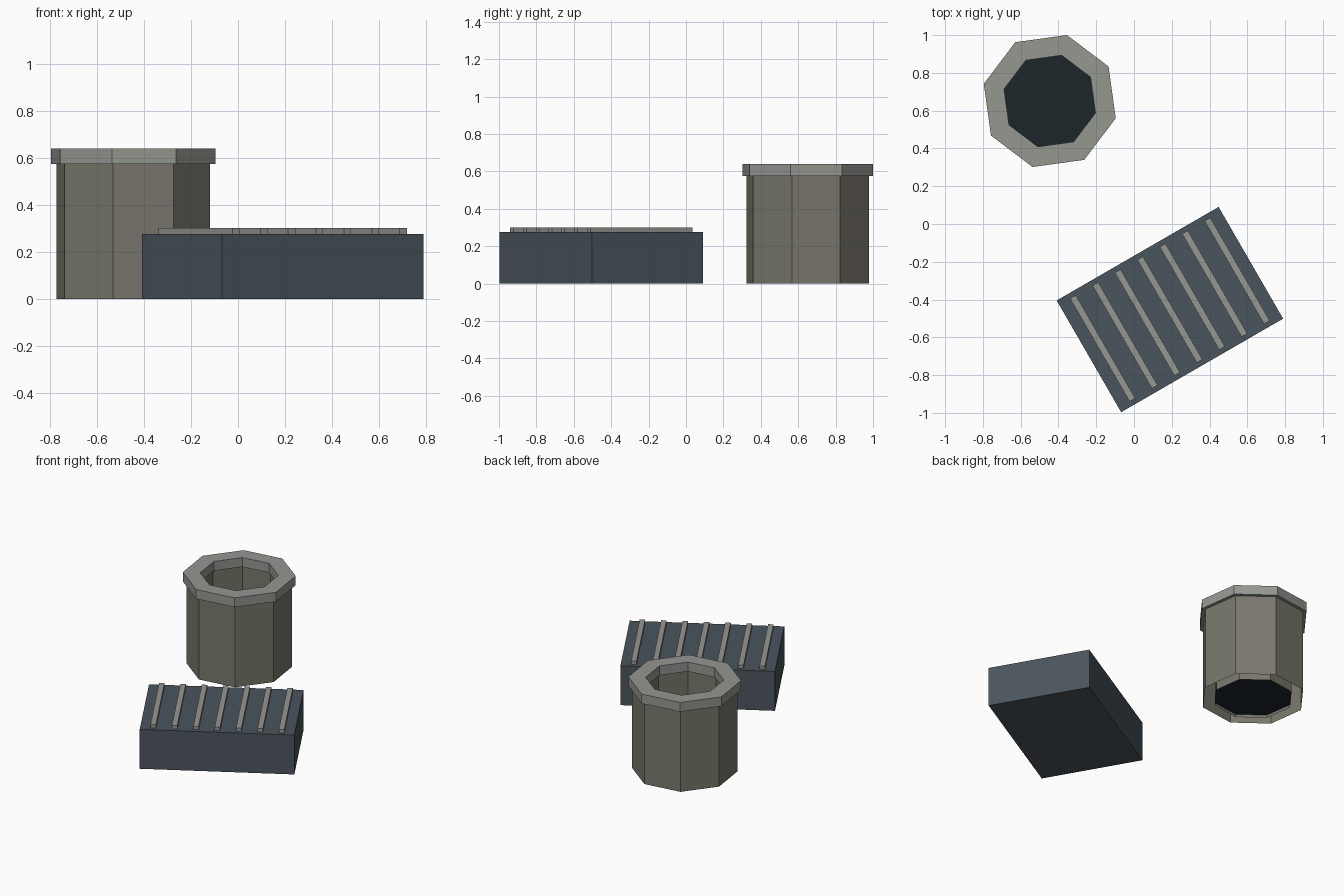
import bpy, bmesh
from math import radians, cos, sin
from mathutils import Matrix, Vector

if "Cube" in bpy.data.objects:
    bpy.data.objects.remove(bpy.data.objects["Cube"])


def material(name, rgb):
    m = bpy.data.materials.new(name)
    m.diffuse_color = (*rgb, 1)
    m.use_nodes = True
    m.node_tree.nodes["Principled BSDF"].inputs["Base Color"].default_value = m.diffuse_color
    return m


SLATE = material("slate", (0.07, 0.09, 0.11))
STONE = material("stone", (0.19, 0.185, 0.15))
PALE = material("pale_stone", (0.30, 0.31, 0.28))
DARK = material("dark", (0.012, 0.019, 0.023))


def finish(name, bm, mat, matrix):
    bmesh.ops.recalc_face_normals(bm, faces=bm.faces)
    me = bpy.data.meshes.new(name)
    bm.to_mesh(me)
    bm.free()
    me.materials.append(mat)
    ob = bpy.data.objects.new(name, me)
    ob.matrix_world = matrix
    bpy.context.collection.objects.link(ob)
    return ob


def box(name, size, centre, mat, matrix):
    bm = bmesh.new()
    bmesh.ops.create_cube(bm, size=1)
    bmesh.ops.scale(bm, vec=size, verts=bm.verts)
    bmesh.ops.translate(bm, vec=centre, verts=bm.verts)
    return finish(name, bm, mat, matrix)


def octagon_lathe(name, profile, mat, matrix, closed=False):
    """Sweep a (radius, height) profile round eight sides."""
    bm = bmesh.new()
    rings = [[bm.verts.new((r * cos(radians(45 * i)), r * sin(radians(45 * i)), z))
              for i in range(8)] for r, z in profile]
    pairs = list(zip(rings, rings[1:]))
    if closed:
        pairs.append((rings[-1], rings[0]))
    for a, b in pairs:
        for i in range(8):
            j = (i + 1) % 8
            bm.faces.new((a[i], a[j], b[j], b[i]))
    if len(rings) == 1:
        bm.faces.new(rings[0])
    return finish(name, bm, mat, matrix)


# Ribbed block, turned 30 degrees
block = Matrix.Translation((0.19, -0.453, 0)) @ Matrix.Rotation(radians(30), 4, 'Z')
box("block", (0.99, 0.683, 0.277), (0, 0, 0.1385), SLATE, block)
for i in range(7):
    box(f"rib_{i + 1}", (0.035, 0.63, 0.032), ((i - 3) * 0.137, 0, 0.285), PALE, block)

# Eight-sided well: double wall open underneath, overhanging rim, dark floor
well = Matrix.Translation((-0.446, 0.651, 0)) @ Matrix.Rotation(radians(30.4), 4, 'Z')
octagon_lathe("well_wall", [(0.338, 0), (0.338, 0.58), (0.26, 0.58), (0.26, 0)], STONE, well)
octagon_lathe("well_rim", [(0.361, 0.574), (0.361, 0.64), (0.25, 0.64), (0.25, 0.574)],
              PALE, well, closed=True)
octagon_lathe("well_floor", [(0.26, 0.02)], DARK, well)
